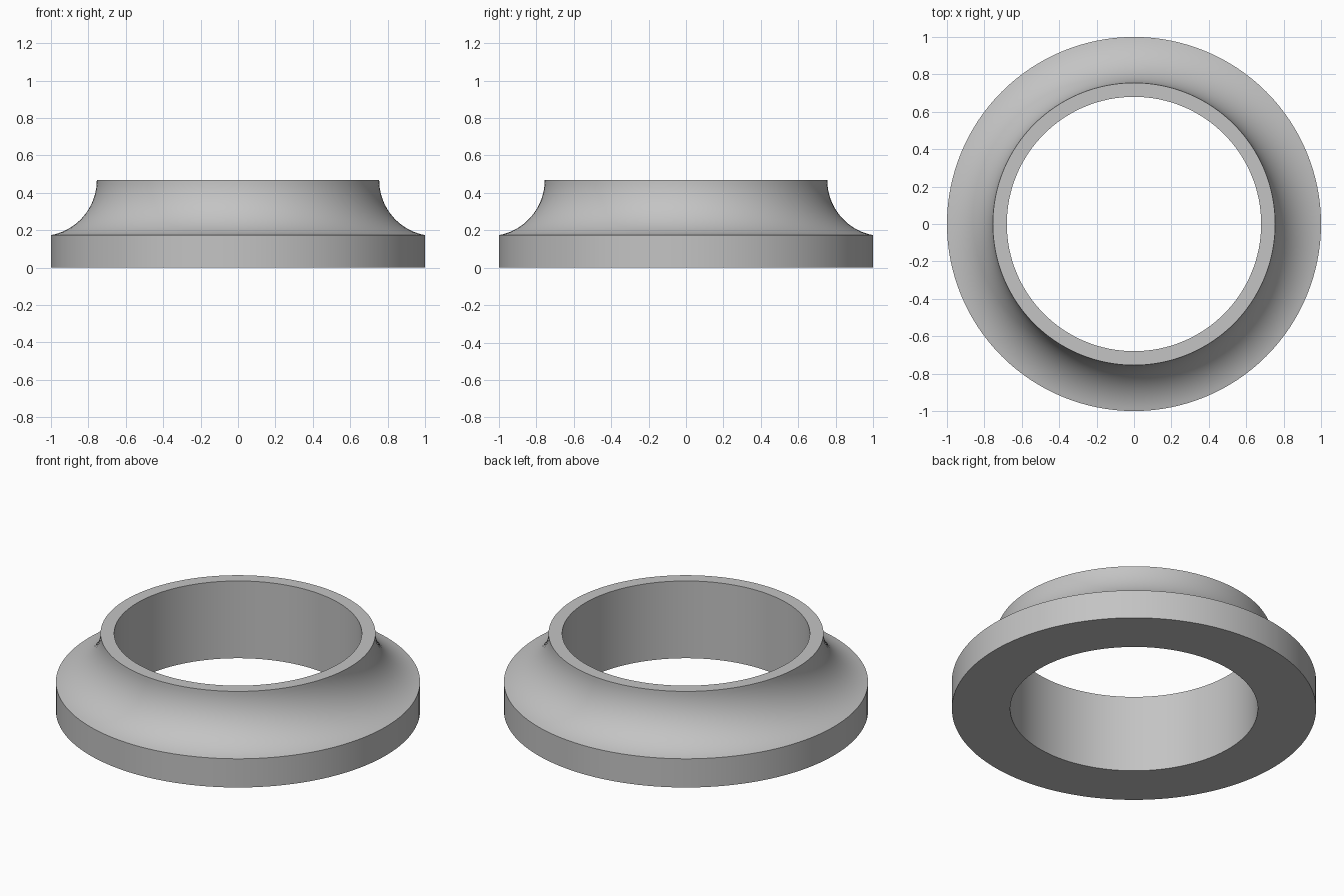
import bpy, bmesh
from math import sin, cos, pi, atan2, radians

SEGMENTS = 128
ARC_STEPS = 20

default = bpy.data.objects.get("Cube")
if default:
    bpy.data.objects.remove(default, do_unlink=True)

# Plain grey material
grey = bpy.data.materials.new("plain grey")
grey.use_nodes = True
colour = (0.55, 0.55, 0.55, 1)
grey.diffuse_color = colour
grey.node_tree.nodes["Principled BSDF"].inputs["Base Color"].default_value = colour

# Key sizes of the ring section
bore, neck, rim = 0.68, 0.755, 1.0
rim_height, height = 0.174, 0.468

# Concave arc: vertical at the neck, ending on the rim edge
run, drop = rim - neck, height - rim_height
radius = (run ** 2 + drop ** 2) / (2 * run)
centre = neck + radius
end = atan2(drop, centre - rim)
arc = [(centre - radius * cos(end * i / ARC_STEPS),
        height - radius * sin(end * i / ARC_STEPS)) for i in range(ARC_STEPS + 1)]

# Closed section: bore wall, top lip, flared shoulder, rim wall, underside
section = [(bore, 0), (bore, height)] + arc + [(rim, 0)]

# Sweep the section around the vertical axis
bm = bmesh.new()
rings = []
for s in range(SEGMENTS):
    a = 2 * pi * s / SEGMENTS
    rings.append([bm.verts.new((r * cos(a), r * sin(a), z)) for r, z in section])
for s, ring in enumerate(rings):
    following = rings[(s + 1) % SEGMENTS]
    for i in range(len(section)):
        j = (i + 1) % len(section)
        bm.faces.new((ring[i], ring[j], following[j], following[i]))
bmesh.ops.recalc_face_normals(bm, faces=bm.faces)

mesh = bpy.data.meshes.new("flared_ring")
bm.to_mesh(mesh)
bm.free()
mesh.materials.append(grey)
ring_object = bpy.data.objects.new("flared_ring", mesh)
bpy.context.collection.objects.link(ring_object)

# Smooth curves, crisp edges
bpy.ops.object.select_all(action="DESELECT")
ring_object.select_set(True)
bpy.context.view_layer.objects.active = ring_object
bpy.ops.object.shade_smooth_by_angle(angle=radians(30))
